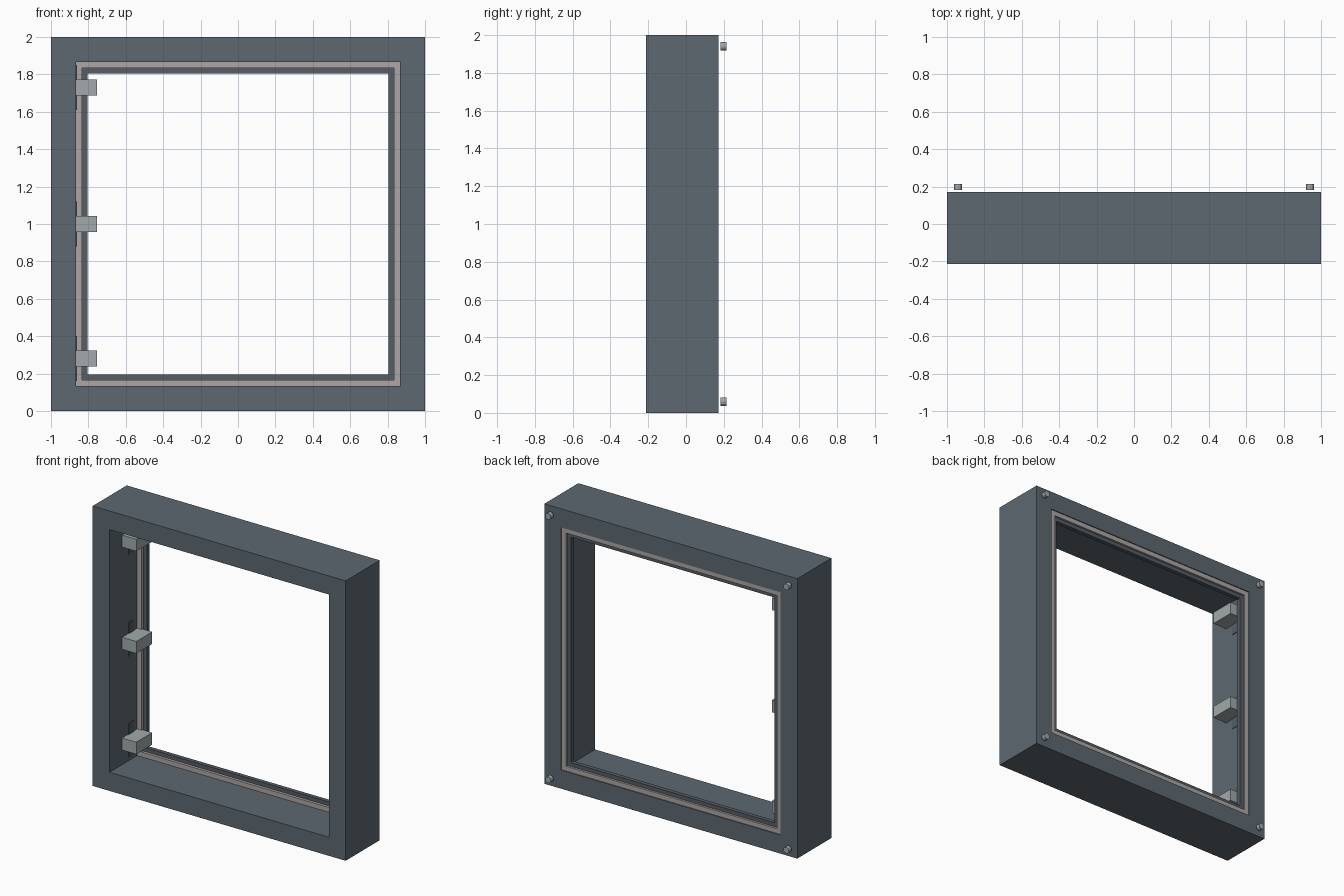
import bpy, bmesh
from math import pi
from mathutils import Matrix

if "Cube" in bpy.data.objects:
    bpy.data.objects.remove(bpy.data.objects["Cube"])


def material(name, color):
    m = bpy.data.materials.new(name)
    m.diffuse_color = (*color, 1)
    m.use_nodes = True
    m.node_tree.nodes["Principled BSDF"].inputs["Base Color"].default_value = m.diffuse_color
    return m


SLATE = material("slate_paint", (0.11, 0.14, 0.165))
DARK = material("dark_rubber", (0.09, 0.11, 0.13))
SEAL = material("pale_seal", (0.42, 0.39, 0.37))
STEEL = material("steel", (0.36, 0.40, 0.41))


def finish(name, bm, mat):
    bmesh.ops.recalc_face_normals(bm, faces=bm.faces)
    mesh = bpy.data.meshes.new(name)
    bm.to_mesh(mesh)
    bm.free()
    mesh.materials.append(mat)
    ob = bpy.data.objects.new(name, mesh)
    bpy.context.collection.objects.link(ob)
    return ob


def square_ring(name, outer, inner, y0, y1, mat):
    """Square frame centred on z = 1, given by half widths and depth range."""
    bm = bmesh.new()
    loops = []
    for half, y in ((outer, y0), (outer, y1), (inner, y1), (inner, y0)):
        loops.append([bm.verts.new((sx * half, y, 1 + sz * half))
                      for sx, sz in ((-1, -1), (1, -1), (1, 1), (-1, 1))])
    for a in range(4):
        p, q = loops[a], loops[(a + 1) % 4]
        for i in range(4):
            j = (i + 1) % 4
            bm.faces.new((p[i], p[j], q[j], q[i]))
    return finish(name, bm, mat)


def box(name, lo, hi, mat):
    bm = bmesh.new()
    size = [b - a for a, b in zip(lo, hi)]
    mid = [(a + b) / 2 for a, b in zip(lo, hi)]
    bmesh.ops.create_cube(bm, size=1, matrix=Matrix.Translation(mid) @ Matrix.Diagonal((*size, 1)))
    return finish(name, bm, mat)


# Main casing and the two nested seals near the back
square_ring("outer_frame", 1.0, 0.867, -0.213, 0.172, SLATE)
square_ring("outer_seal", 0.867, 0.833, 0.10, 0.165, SEAL)
square_ring("inner_seal", 0.833, 0.805, 0.12, 0.15, DARK)

# Hinges on the left inner wall: mounting leaf and block
for label, z in (("lower", 0.28), ("middle", 1.0), ("upper", 1.73)):
    box(f"{label}_hinge_leaf", (-0.87, 0.0, z - 0.12), (-0.862, 0.055, z + 0.12), DARK)
    box(f"{label}_hinge_block", (-0.868, -0.07, z - 0.043), (-0.755, 0.11, z + 0.043), STEEL)

# Corner bolts behind the casing
for sx, side in ((-1, "left"), (1, "right")):
    for sz, level in ((-1, "lower"), (1, "upper")):
        bm = bmesh.new()
        bmesh.ops.create_cone(
            bm, cap_ends=True, segments=12, radius1=0.022, radius2=0.022, depth=0.031,
            matrix=Matrix.Translation((sx * 0.941, 0.198, 1 + sz * 0.941)) @ Matrix.Rotation(pi / 2, 4, 'X'))
        finish(f"{level}_{side}_bolt", bm, STEEL)
